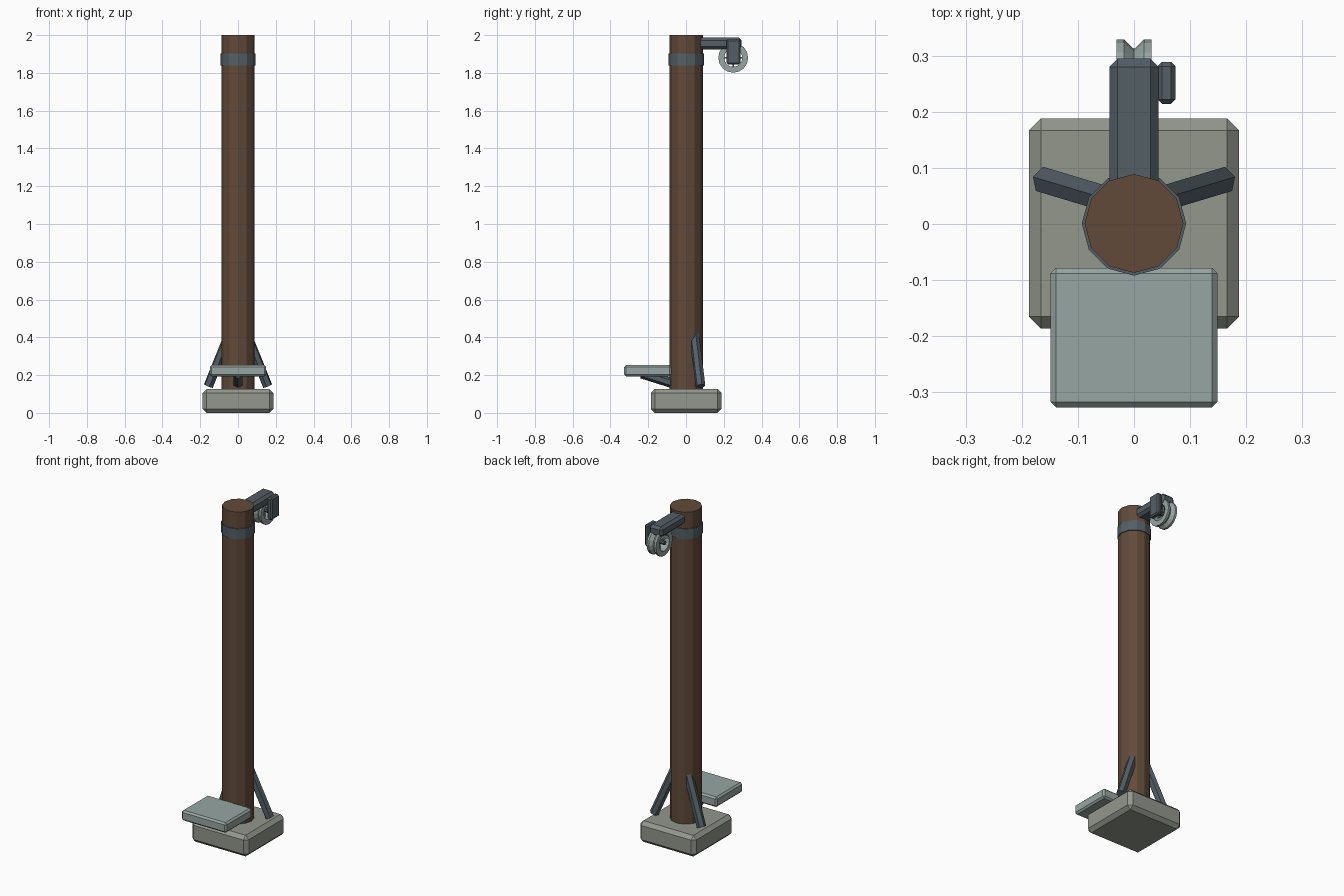
import bpy, bmesh
from math import cos, sin, pi, tau
from mathutils import Vector, Matrix

if "Cube" in bpy.data.objects:
    bpy.data.objects.remove(bpy.data.objects["Cube"])


def material(name, rgb):
    m = bpy.data.materials.new(name)
    m.diffuse_color = (*rgb, 1)
    m.use_nodes = True
    m.node_tree.nodes["Principled BSDF"].inputs["Base Color"].default_value = m.diffuse_color
    return m


WOOD = material("wood", (0.12, 0.068, 0.042))
STONE = material("stone", (0.29, 0.31, 0.265))
IRON = material("dark_iron", (0.085, 0.112, 0.13))
STEEL = material("pale_steel", (0.31, 0.38, 0.36))


def finish(name, bm, mat):
    bmesh.ops.recalc_face_normals(bm, faces=bm.faces)
    me = bpy.data.meshes.new(name)
    bm.to_mesh(me)
    bm.free()
    me.materials.append(mat)
    ob = bpy.data.objects.new(name, me)
    bpy.context.collection.objects.link(ob)
    return ob


def box(name, lo, hi, chamfer, mat):
    lo, hi = Vector(lo), Vector(hi)
    bm = bmesh.new()
    bmesh.ops.create_cube(bm, size=1)
    for v in bm.verts:
        v.co = (lo + hi) / 2 + v.co * (hi - lo)
    bmesh.ops.bevel(bm, geom=bm.edges[:], offset=chamfer, segments=1,
                    affect='EDGES')
    return finish(name, bm, mat)


def rod(name, a, b, radius, sides, mat):
    a, b = Vector(a), Vector(b)
    d = b - a
    bm = bmesh.new()
    turn = d.to_track_quat('Z', 'Y').to_matrix().to_4x4()
    bmesh.ops.create_cone(bm, cap_ends=True, segments=sides, radius1=radius,
                          radius2=radius, depth=d.length,
                          matrix=Matrix.Translation((a + b) / 2) @ turn)
    return finish(name, bm, mat)


def lathe_x(name, centre, profile, sides, mat):
    # closed (x, radius) profile turned around the x axis
    bm = bmesh.new()
    rings = [[bm.verts.new(Vector(centre) + Vector((x, r * cos(t), r * sin(t))))
              for x, r in profile]
             for t in (tau * i / sides for i in range(sides))]
    n = len(profile)
    for i in range(sides):
        p, q = rings[i], rings[(i + 1) % sides]
        for j in range(n):
            k = (j + 1) % n
            bm.faces.new((p[j], p[k], q[k], q[j]))
    return finish(name, bm, mat)


# footing, post and collar
box("base_block", (-0.187, -0.186, 0), (0.187, 0.188, 0.127), 0.021, STONE)
rod("post", (0, 0.001, 0.11), (0, 0.001, 2.0), 0.088, 12, WOOD)
rod("collar_band", (0, 0.001, 1.84), (0, 0.001, 1.902), 0.093, 12, IRON)

# foot braces
for side, label in ((-1, "left"), (1, "right")):
    rod(f"{label}_brace", (side * 0.157, 0.077, 0.142),
        (side * 0.037, 0.041, 0.44), 0.026, 6, IRON)

# step plate and its support
box("step_plate", (-0.149, -0.327, 0.193), (0.149, -0.078, 0.254), 0.01, STEEL)
rod("step_brace", (0, -0.235, 0.208), (0, -0.06, 0.153), 0.026, 6, IRON)

# top arm and pulley hanger
box("arm", (-0.044, 0.04, 1.924), (0.044, 0.295, 1.987), 0.015, IRON)
box("pulley_hanger", (0.042, 0.214, 1.845), (0.074, 0.289, 1.978), 0.008, IRON)

# grooved pulley with axle and thin spokes
C = Vector((0, 0.25, 1.88))
lathe_x("pulley_wheel", C,
        [(-0.031, 0.079), (-0.018, 0.079), (0, 0.062), (0.018, 0.079),
         (0.031, 0.079), (0.031, 0.048), (-0.031, 0.048)], 16, STEEL)
rod("pulley_axle", C - Vector((0.036, 0, 0)), C + Vector((0.06, 0, 0)),
    0.013, 8, IRON)
for i in range(4):
    d = Vector((0, cos(i * pi / 2), sin(i * pi / 2)))
    rod(f"pulley_spoke_{i + 1}", C + d * 0.008, C + d * 0.054, 0.005, 6, STEEL)
